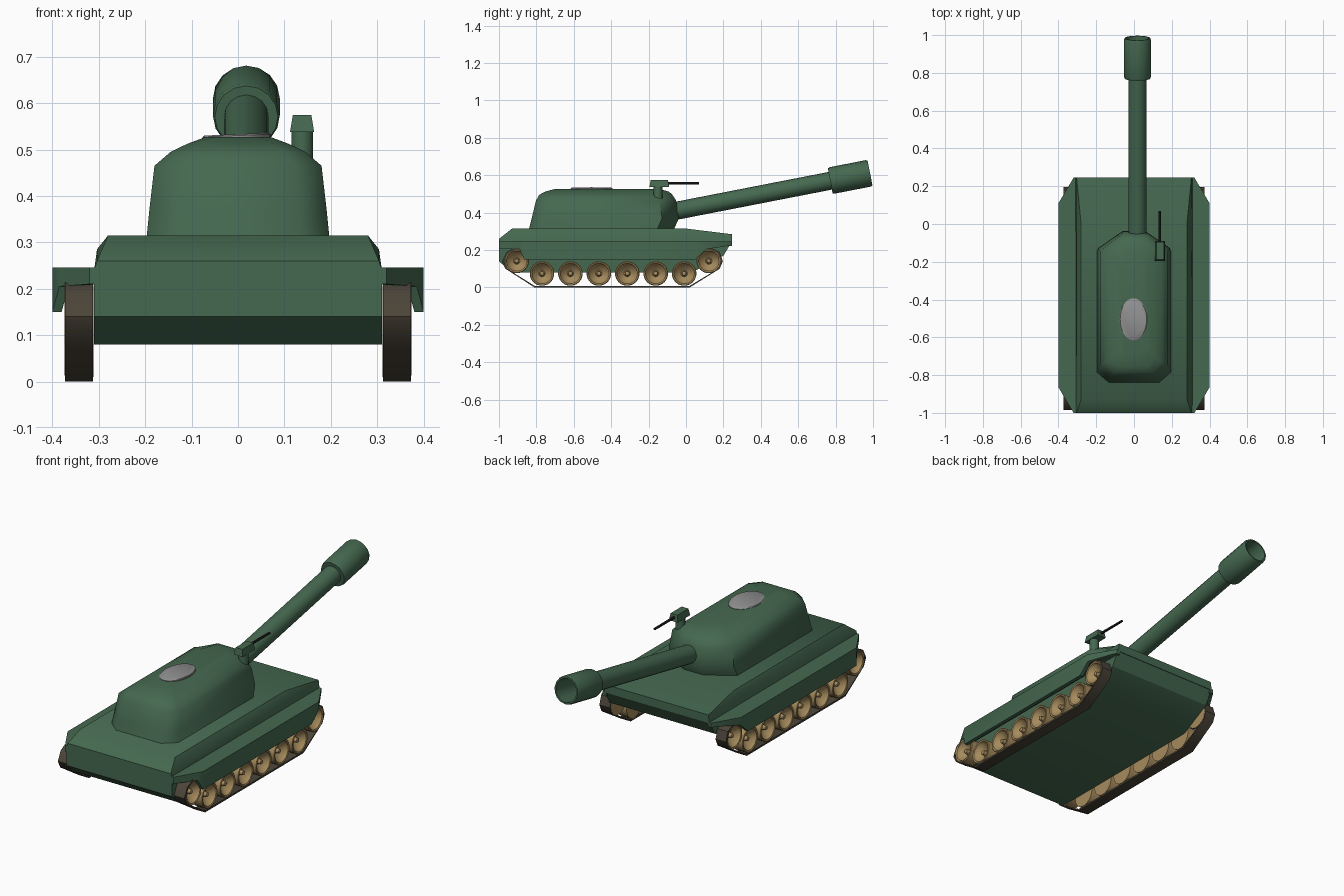
import bpy, bmesh
from math import cos, sin, tau, radians
from mathutils import Vector

if "Cube" in bpy.data.objects:
    bpy.data.objects.remove(bpy.data.objects["Cube"])


def material(name, r, g, b):
    m = bpy.data.materials.new(name)
    m.use_nodes = True
    m.diffuse_color = (r, g, b, 1)
    m.node_tree.nodes["Principled BSDF"].inputs["Base Color"].default_value = (r, g, b, 1)
    return m


green = material("green_paint", 0.06, 0.14, 0.08)
tan = material("tan_wheel", 0.38, 0.26, 0.11)
brown = material("track_brown", 0.07, 0.058, 0.04)
steel = material("hatch_grey", 0.28, 0.28, 0.28)
black = material("gun_black", 0.02, 0.02, 0.02)


def loft(name, rings, mat, angle=40, cap=True, loop=False, closed=True):
    """Skin a list of point rings, with optional end caps."""
    bm = bmesh.new()
    rows = [[bm.verts.new(p) for p in ring] for ring in rings]
    n = len(rows[0])
    pairs = list(zip(rows, rows[1:])) + ([(rows[-1], rows[0])] if loop else [])
    for a, b in pairs:
        for i in range(n if closed else n - 1):
            j = (i + 1) % n
            bm.faces.new((a[i], a[j], b[j], b[i]))
    if cap:
        bm.faces.new(rows[0])
        bm.faces.new(rows[-1])
    bmesh.ops.recalc_face_normals(bm, faces=bm.faces)
    me = bpy.data.meshes.new(name)
    bm.to_mesh(me)
    bm.free()
    me.materials.append(mat)
    ob = bpy.data.objects.new(name, me)
    bpy.context.collection.objects.link(ob)
    bpy.ops.object.select_all(action="DESELECT")
    ob.select_set(True)
    bpy.context.view_layer.objects.active = ob
    bpy.ops.object.shade_smooth_by_angle(angle=radians(angle))
    return ob


def lathe(name, start, axis, profile, mat, sides=16, **kw):
    """Turn (distance, radius) pairs around an axis."""
    start, axis = Vector(start), Vector(axis).normalized()
    u = axis.orthogonal().normalized()
    v = axis.cross(u)
    rings = [[start + axis * d + (u * cos(tau * i / sides) + v * sin(tau * i / sides)) * r
              for i in range(sides)] for d, r in profile]
    return loft(name, rings, mat, **kw)


def box(name, x, y, z, mat, top=0.0):
    """Box from ranges, with the upper edge drawn in by top."""
    rings = []
    for h, t in ((z[0], 0), (z[1], top)):
        rings.append([(x[0] + t, y[0] + t, h), (x[1] - t, y[0] + t, h),
                      (x[1] - t, y[1] - t, h), (x[0] + t, y[1] - t, h)])
    return loft(name, rings, mat)


# Hull: tub with sloped nose, then the tapered upper deck
tub = [(-1, 0.245), (-1, 0.14), (-0.93, 0.08), (0.03, 0.08), (0.2, 0.17), (0.245, 0.245)]
loft("hull_tub", [[(x, y, z) for y, z in tub] for x in (-0.31, 0.31)], green, angle=30)
deck = [[(-0.31, -1), (0.31, -1), (0.31, 0.245), (-0.31, 0.245)],
        [(-0.28, -0.93), (0.28, -0.93), (0.28, 0), (-0.28, 0)]]
base, roof = deck
loft("upper_deck", [[(x, y, 0.24) for x, y in base],
                    [(x * 0.98, y, 0.26 if y < 0 else 0.285) for x, y in base],
                    [(x, y, 0.315) for x, y in roof]], green)

# Fenders, skirts, tracks and wheels on each side
edge = [(0.32, -1, 0.21), (0.385, -0.89, 0.205), (0.4, -0.865, 0.15),
        (0.4, 0.05, 0.15), (0.4, 0.11, 0.205), (0.32, 0.245, 0.225)]
belt = [(-0.81, 0), (0.02, 0), (0.18, 0.1), (0.197, 0.14), (0.18, 0.19), (0.12, 0.218),
        (-0.905, 0.218), (-0.96, 0.19), (-0.985, 0.14), (-0.965, 0.1)]
centre = Vector((-0.395, 0.11))


def inset(p, d):
    """Move a belt point toward the inside of the loop."""
    y, z = p
    dy = d if y < -0.93 else -d if y > 0.15 else 0
    dz = d if z < 0.08 else -d if z > 0.16 else 0
    return y + dy, z + dz


wheels = [(-0.77 + 0.152 * i, 0.075) for i in range(6)] + [(-0.905, 0.142), (0.122, 0.142)]
dish = [(0, 0.066), (0.06, 0.066), (0.063, 0.062), (0.06, 0.055), (0.045, 0.05),
        (0.025, 0.018), (0.028, 0.013), (0.048, 0.011), (0.05, 0.007)]

for side, s in (("left", 1), ("right", -1)):
    plan = [(s * 0.3, -1)] + [(s * x, y) for x, y, z in edge] + [(s * 0.3, 0.245)]
    loft(side + "_fender", [[(x, y, z) for x, y in plan] for z in (0.222, 0.246)], green)
    skirt = []
    for x, y, low in edge:
        inner = x - 0.02
        skirt.append([(s * x, y, 0.246), (s * x, y, low),
                      (s * inner, y, low), (s * inner, y, 0.246)])
    loft(side + "_skirt", skirt, green)
    band = []
    for x, d in ((0.312, 0), (0.373, 0), (0.373, 0.009), (0.312, 0.009)):
        band.append([(s * x, *inset(p, d)) for p in belt])
    loft(side + "_track", band, brown, cap=False, loop=True)
    for i, (y, z) in enumerate(wheels):
        lathe(f"{side}_wheel_{i + 1}", (s * 0.311, y, z), (s, 0, 0), dish, tan, sides=20)


# Turret: chamfered footprint stacked in shrinking layers
def footprint(z, w, back, front, nose):
    right = [(w * 0.68, back), (w, back + 0.055), (w, front - 0.09), (nose, front)]
    loop = right + [(-x, y) for x, y in reversed(right)]
    return [(x, y, z) for x, y in loop]


layers = [(0.31, 0.197, -0.84, -0.065, 0.06), (0.37, 0.191, -0.825, -0.038, 0.06),
          (0.465, 0.18, -0.802, -0.053, 0.06), (0.495, 0.145, -0.785, -0.072, 0.06),
          (0.512, 0.11, -0.755, -0.09, 0.055), (0.527, 0.07, -0.70, -0.14, 0.04)]
loft("turret", [footprint(*l) for l in layers], green, angle=50)

# Roof hatch
hatch = [[(-0.003 + 0.073 * k * cos(tau * i / 32), -0.505 + 0.112 * k * sin(tau * i / 32),
           z + 0.003 * cos(tau * i / 32)) for i in range(32)]
         for z, k in ((0.515, 1), (0.53, 1), (0.533, 0.96))]
loft("roof_hatch", hatch, steel)

# Main gun: barrel and hollow muzzle
root, tip = Vector((0.018, -0.12, 0.397)), Vector((0.018, 0.984, 0.612))
length = (tip - root).length
lathe("gun_barrel", root, tip - root, [(0, 0.048), (length - 0.2, 0.048)], green)
lathe("muzzle", root, tip - root,
      [(length - 0.217, 0.046), (length - 0.217, 0.068), (length - 0.205, 0.072),
       (length - 0.01, 0.072), (length, 0.068), (length, 0.06), (length - 0.17, 0.056)], green)

# Roof machine gun
lathe("mount_post", (0.138, -0.15, 0.44), (0, 0, 1), [(0, 0.024), (0.105, 0.024)], green, sides=12)
box("mount_body", (0.112, 0.164), (-0.195, -0.09), (0.538, 0.574), green, top=0.006)
lathe("machine_gun_barrel", (0.137, -0.1, 0.558), (0, 1, 0), [(0, 0.007), (0.17, 0.006)], black, sides=8)
